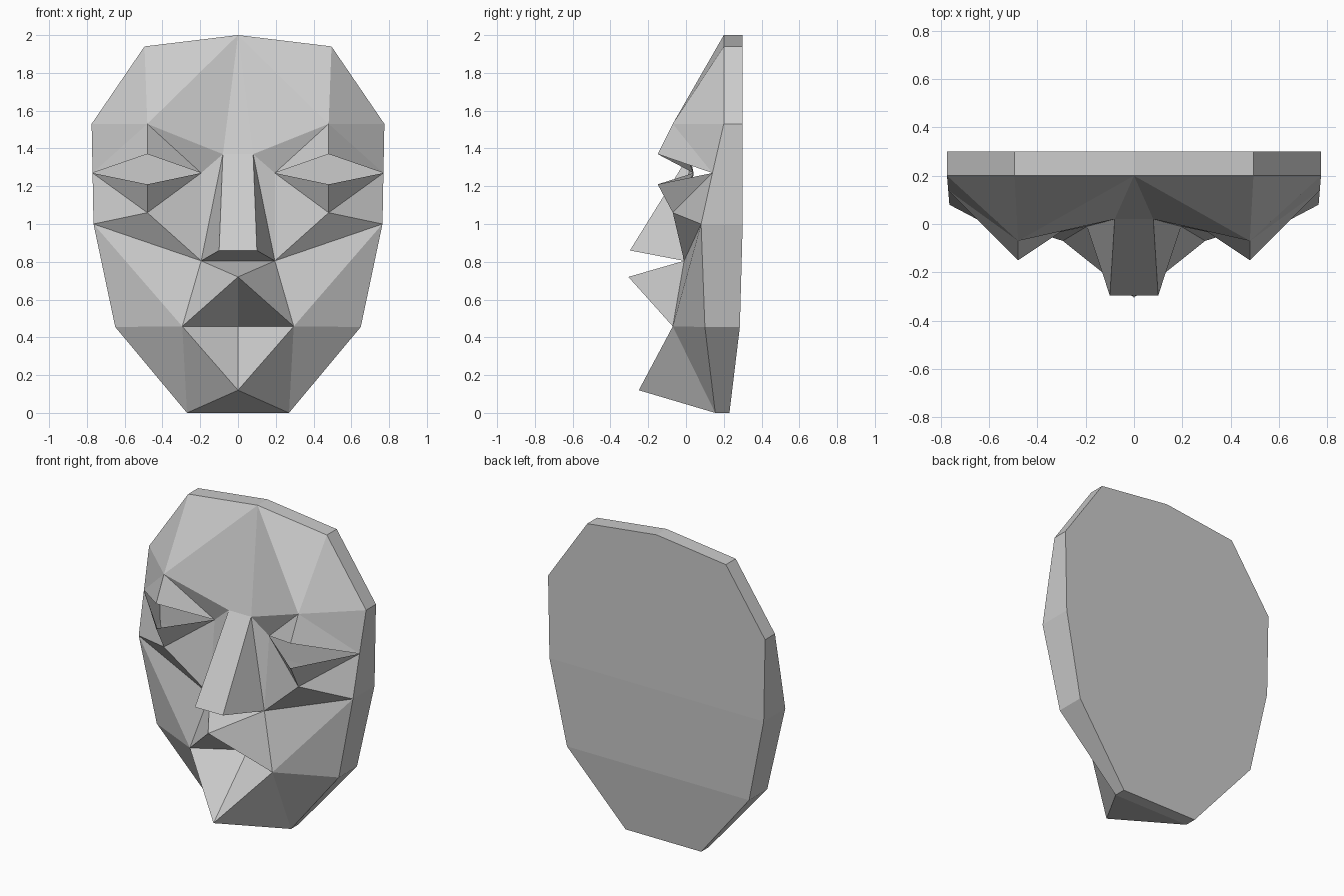
import bpy
import bmesh

cube = bpy.data.objects.get("Cube")
if cube:
    bpy.data.objects.remove(cube, do_unlink=True)

# One matte grey
grey = bpy.data.materials.new("light_grey")
grey.use_nodes = True
grey.diffuse_color = (0.6, 0.6, 0.6, 1)
grey.node_tree.nodes["Principled BSDF"].inputs["Base Color"].default_value = grey.diffuse_color

# Rim outline on the left half: front corner and depth of the back edge
RIM = {
    "crown": (0, 0.2, 2, 0.3),
    "hairline": (0.495, 0.2, 1.94, 0.3),
    "temple": (0.775, 0.2, 1.53, 0.3),
    "eye_outer": (0.77, 0.14, 1.27, 0.3),
    "cheek_outer": (0.765, 0.08, 1.0, 0.3),
    "jaw": (0.65, 0.1, 0.455, 0.285),
    "chin_corner": (0.27, 0.155, 0, 0.23),
}

# Landmarks of the face on the left half
FACE = {
    "brow": (0.48, -0.07, 1.53),
    "upper_lid": (0.48, -0.15, 1.37),
    "lower_lid": (0.48, -0.15, 1.21),
    "cheekbone": (0.48, -0.07, 1.06),
    "eye_inner": (0.195, 0.04, 1.27),
    "bridge": (0.08, 0.02, 1.37),
    "nose_tip": (0.1, -0.297, 0.86),
    "nostril": (0.195, -0.01, 0.805),
    "lip": (0, -0.305, 0.72),
    "mouth_corner": (0.295, -0.07, 0.458),
    "mouth_mid": (0, 0.1, 0.458),
    "chin": (0, -0.25, 0.12),
}

# Facets repeated on both halves; the eye openings stay empty
SIDE_FACETS = [
    "crown hairline brow", "hairline temple brow", "temple eye_outer brow",
    "crown brow bridge", "brow bridge eye_inner",
    "brow upper_lid eye_inner", "brow upper_lid eye_outer",
    "eye_outer lower_lid cheekbone", "lower_lid eye_inner cheekbone",
    "eye_outer cheekbone cheek_outer", "eye_inner cheekbone nostril",
    "cheek_outer cheekbone nostril", "bridge eye_inner nostril",
    "bridge nose_tip nostril", "cheek_outer nostril mouth_corner",
    "cheek_outer jaw mouth_corner", "nostril lip mouth_corner",
    "lip mouth_corner mouth_mid", "mouth_mid mouth_corner chin",
    "chin mouth_corner chin_corner", "mouth_corner jaw chin_corner",
]

bm = bmesh.new()
verts = {}


def add_point(name, x, y, z):
    """Add a landmark and its mirror image; centre points are shared."""
    verts[name, 1] = bm.verts.new((x, y, z))
    verts[name, -1] = bm.verts.new((-x, y, z)) if x else verts[name, 1]


def facet(names, side):
    bm.faces.new([verts[n, side] for n in names])


def bridge_facet(*names):
    """Facet that crosses the centre line."""
    loop = [verts[n, 1] for n in names] + [verts[n, -1] for n in reversed(names)]
    bm.faces.new(list(dict.fromkeys(loop)))


for name, (x, y, z, back) in RIM.items():
    add_point(name, x, y, z)
    add_point("back_" + name, x, back, z)
for name, position in FACE.items():
    add_point(name, *position)

# Face facets and side wall
outline = list(RIM)
for side in (1, -1):
    for names in SIDE_FACETS:
        facet(names.split(), side)
    for a, b in zip(outline, outline[1:]):
        facet([a, b, "back_" + b, "back_" + a], side)

# Forehead, nose, upper lip and under the chin
bridge_facet("crown", "bridge")
bridge_facet("bridge", "nose_tip")
bridge_facet("nose_tip", "nostril")
bridge_facet("nostril", "lip")
bridge_facet("chin", "chin_corner")
bridge_facet("chin_corner", "back_chin_corner")

# Flat back panels
back = ["back_" + n for n in outline]
split = outline.index("cheek_outer")
bridge_facet(*back[:split + 1])
for a, b in zip(back[split:], back[split + 1:]):
    bridge_facet(a, b)

bmesh.ops.recalc_face_normals(bm, faces=bm.faces[:])
mesh = bpy.data.meshes.new("face_mask")
bm.to_mesh(mesh)
bm.free()
mesh.materials.append(grey)
mask = bpy.data.objects.new("face_mask", mesh)
bpy.context.collection.objects.link(mask)
